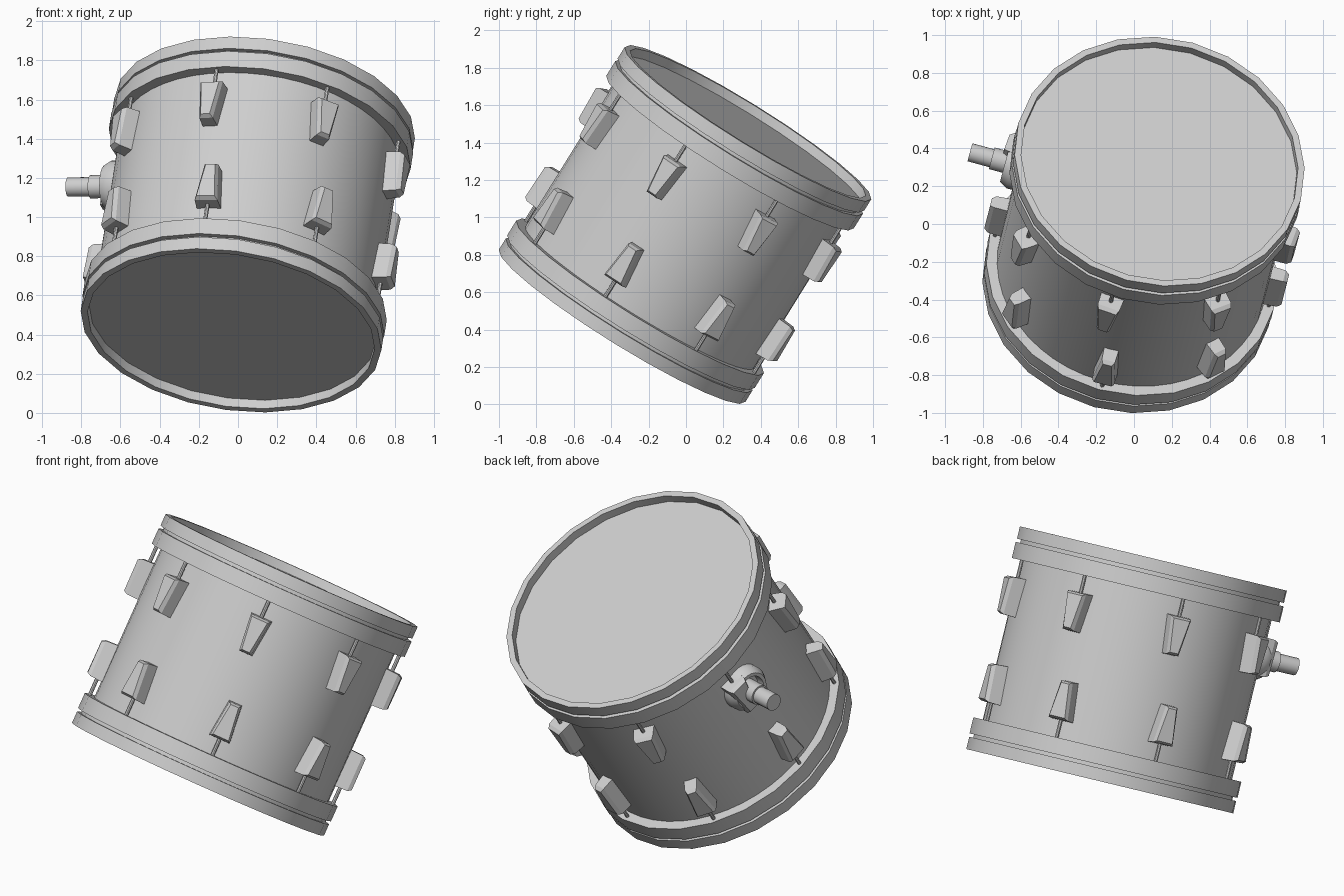
import bpy, bmesh, math
from mathutils import Matrix, Vector

cube = bpy.data.objects.get("Cube")
if cube:
    bpy.data.objects.remove(cube, do_unlink=True)

grey = bpy.data.materials.new("plain grey")
grey.use_nodes = True
colour = (0.62, 0.62, 0.62, 1)
grey.diffuse_color = colour
grey.node_tree.nodes["Principled BSDF"].inputs["Base Color"].default_value = colour

# Tilted frame of the drum: X towards the side mount, Z along the drum axis
axis = Vector((0.133, 0.523, 0.842)).normalized()
side = Vector((-0.965, 0.263, -0.011))
side = (side - axis * side.dot(axis)).normalized()
FRAME = Matrix((side, axis.cross(side), axis)).transposed().to_4x4()
FRAME.translation = (0.05, -0.005, 0.962)

SIDES = 24
HALF = 0.643
SHELL_R = 0.72
LUG_Z = 0.25


def add(name, bm, local=Matrix(), smooth=True):
    bmesh.ops.recalc_face_normals(bm, faces=bm.faces)
    mesh = bpy.data.meshes.new(name)
    bm.to_mesh(mesh)
    bm.free()
    mesh.materials.append(grey)
    obj = bpy.data.objects.new(name, mesh)
    bpy.context.collection.objects.link(obj)
    obj.matrix_world = FRAME @ local
    if smooth:
        bpy.ops.object.select_all(action='DESELECT')
        obj.select_set(True)
        bpy.context.view_layer.objects.active = obj
        bpy.ops.object.shade_smooth_by_angle(angle=math.radians(35))
    return obj


def lathe(name, profile, local=Matrix(), closed=False, sides=SIDES):
    """Turn (radius, height) points around local Z."""
    bm = bmesh.new()
    verts = [bm.verts.new((r, 0, z)) for r, z in profile]
    pairs = list(zip(verts, verts[1:]))
    if closed:
        pairs.append((verts[-1], verts[0]))
    edges = [bm.edges.new(p) for p in pairs]
    bmesh.ops.spin(bm, geom=verts + edges, cent=(0, 0, 0), axis=(0, 0, 1),
                   angle=math.tau, steps=sides, use_duplicate=False)
    bmesh.ops.remove_doubles(bm, verts=bm.verts, dist=0.0005)
    return add(name, bm, local)


def ring(name, inner, outer, low, high):
    return lathe(name, [(inner, low), (outer, low), (outer, high), (inner, high)], closed=True)


def lug(name, local):
    """Tapered block: X is outward, wide end at +Z."""
    bm = bmesh.new()
    rings = []
    for x, shrink in ((0.70, 0), (0.79, 0.004), (0.812, 0.016)):
        wide, narrow, length = 0.064 - shrink, 0.04 - shrink, 0.112 - shrink
        rings.append([bm.verts.new((x, y, z)) for y, z in (
            (-narrow, -length), (narrow, -length), (wide, length), (-wide, length))])
    for a, b in zip(rings, rings[1:]):
        for i in range(4):
            j = (i + 1) % 4
            bm.faces.new((a[i], a[j], b[j], b[i]))
    bm.faces.new(rings[0])
    bm.faces.new(rings[-1])
    add(name, bm, local, smooth=False)


# Shell
lathe("shell", [(SHELL_R, -0.57), (SHELL_R, 0.57)], sides=48)

# Heads, clamping bands and rims at both ends
for end, s in (("top", 1), ("bottom", -1)):
    lathe(end + "_head", [(0, s * 0.592), (0.75, s * 0.592)])
    ring(end + "_band", 0.70, 0.778, s * 0.46, s * 0.553)
    ring(end + "_gap", 0.70, 0.752, s * 0.54, s * 0.59)
    ring(end + "_rim", 0.74, 0.775, s * 0.572, s * HALF)

    # Eight lugs per end, each with a thin tension rod
    for k in range(8):
        turn = Matrix.Rotation(math.radians(45 * k + (-4 if s > 0 else 1)), 4, 'Z')
        flip = Matrix() if s > 0 else Matrix.Rotation(math.pi, 4, 'X')
        place = turn @ Matrix.Translation((0, 0, s * LUG_Z)) @ flip
        lug(f"{end}_lug_{k + 1}", place)
        rod = place @ Matrix.Translation((0.748, 0, 0))
        lathe(f"{end}_rod_{k + 1}", [(0.011, 0.09), (0.011, 0.23)], rod, sides=8)

# Side mount: hollow flange with a collar and a stub tube
outward = Matrix.Translation((0, 0, 0.24)) @ Matrix.Rotation(math.pi / 2, 4, 'Y')
lathe("mount_flange", [(0.133, 0.69), (0.133, 0.75), (0.108, 0.79), (0.088, 0.79),
                       (0.082, 0.745), (0, 0.745)], outward)
lathe("mount_collar", [(0.06, 0.72), (0.06, 0.865), (0, 0.865)], outward, sides=16)
lathe("mount_tube", [(0.05, 0.85), (0.05, 0.985), (0, 0.985)], outward, sides=16)
